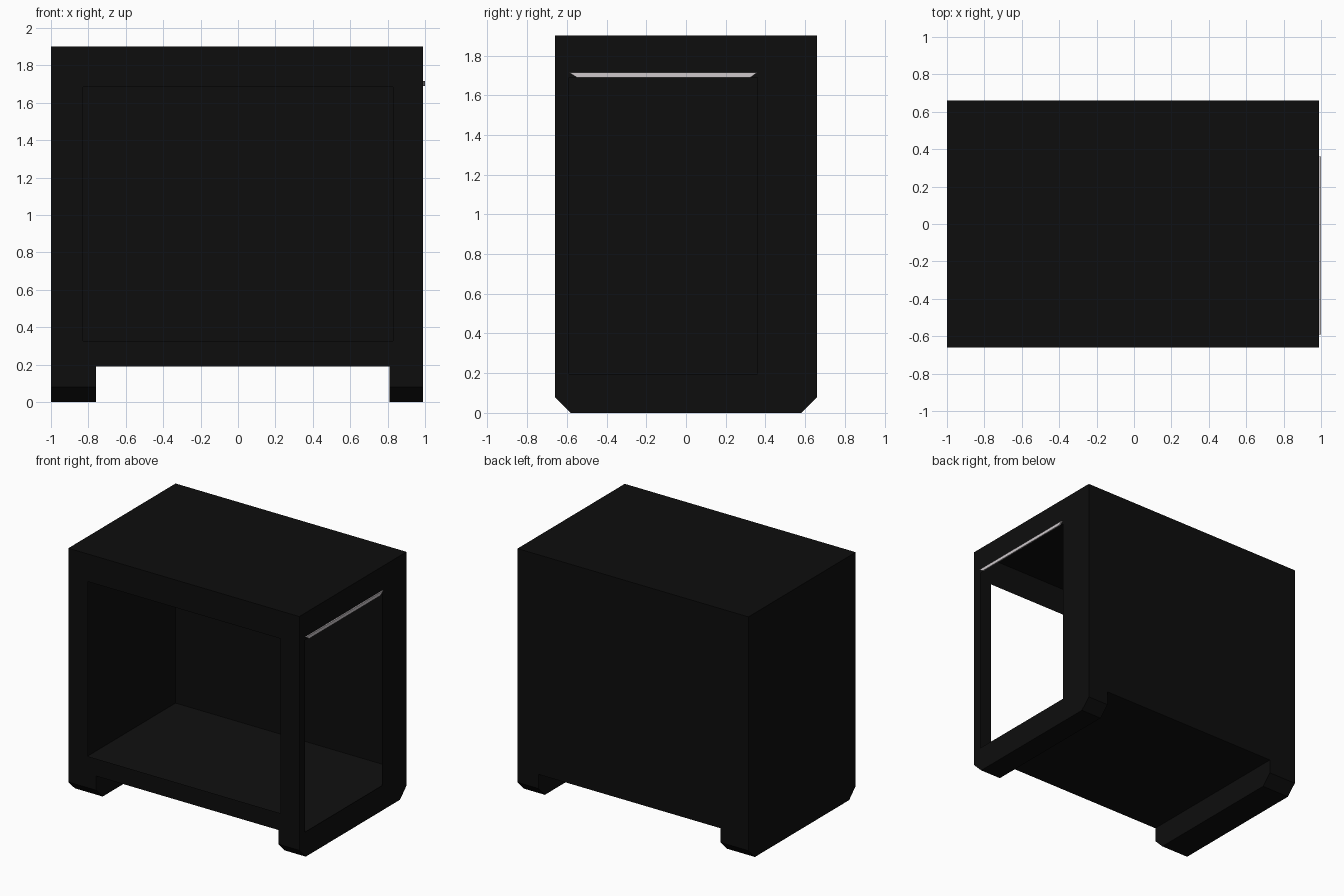
import bpy
import bmesh
from mathutils import Vector

if "Cube" in bpy.data.objects:
    bpy.data.objects.remove(bpy.data.objects["Cube"])

X0, X1 = -1.0, 0.99      # cabinet width
Y = 0.66                 # half depth
FLOOR, TOP = 0.19, 1.90
CENTRE = Vector((0, 0, 1.0))


def material(name, rgb):
    m = bpy.data.materials.new(name)
    m.diffuse_color = (*rgb, 1)
    m.use_nodes = True
    m.node_tree.nodes["Principled BSDF"].inputs["Base Color"].default_value = m.diffuse_color
    return m


black = material("black shell", (0.004, 0.004, 0.004))
charcoal = material("charcoal floor", (0.0052, 0.0052, 0.0052))
light = material("pale strip", (0.62, 0.58, 0.6))


def build(name, polys, mat, centre=CENTRE):
    """Make an object from polygons, with faces turned away from centre."""
    bm = bmesh.new()
    for poly in polys:
        bm.faces.new([bm.verts.new(p) for p in poly])
    bmesh.ops.remove_doubles(bm, verts=bm.verts, dist=0.0001)
    bm.normal_update()
    for f in bm.faces:
        if f.normal.dot(f.calc_center_median() - centre) < 0:
            f.normal_flip()
    me = bpy.data.meshes.new(name)
    bm.to_mesh(me)
    bm.free()
    me.materials.append(mat)
    ob = bpy.data.objects.new(name, me)
    bpy.context.collection.objects.link(ob)
    return ob


def rect(a0, a1, z0, z1):
    return [(a0, z0), (a1, z0), (a1, z1), (a0, z1)]


def frame(outer, inner, place):
    """Four mitred faces around a rectangular opening."""
    return [[place(*p) for p in (outer[i], outer[(i + 1) % 4],
                                 inner[(i + 1) % 4], inner[i])]
            for i in range(4)]


def prism(ring_a, ring_b, skip=()):
    n = len(ring_a)
    sides = [[ring_a[i], ring_a[(i + 1) % n], ring_b[(i + 1) % n], ring_b[i]]
             for i in range(n) if i not in skip]
    return sides + [ring_a, ring_b]


# Panels with openings
build("front_frame", frame(rect(X0, X1, FLOOR, TOP), rect(-0.83, 0.83, 0.325, 1.685),
                           lambda a, z: (a, -Y, z)), black)
build("right_frame", frame(rect(-Y, Y, FLOOR, TOP), rect(-0.59, 0.36, FLOOR + 0.005, 1.69),
                           lambda a, z: (X1, a, z)), black)

# Solid panels
build("back_panel", [[(a, Y, z) for a, z in rect(X0, X1, FLOOR, TOP)]], black)
build("left_panel", [[(X0, a, z) for a, z in rect(-Y, Y, FLOOR, TOP)]], black)
build("top_panel", [[(a, b, TOP) for a, b in rect(X0, X1, -Y, Y)]], black)
build("floor_panel", [[(a, b, FLOOR) for a, b in rect(X0, X1, -Y, Y)]], charcoal)

# Full-depth feet with chamfered ends, closed above by the floor
profile = [(-Y, FLOOR), (-Y, 0.08), (-0.58, 0), (0.58, 0), (Y, 0.08), (Y, FLOOR)]
for name, a, b in (("left_foot", X0, -0.76), ("right_foot", 0.81, X1)):
    build(name, prism([(a, y, z) for y, z in profile], [(b, y, z) for y, z in profile],
                      skip=(5,)), black, Vector(((a + b) / 2, 0, 0.1)))

# Pale strip with slanted ends above the side opening
strip = [(-0.59, 1.715), (-0.55, 1.69), (0.325, 1.69), (0.36, 1.715)]
build("side_strip", prism([(X1, y, z) for y, z in strip], [(1.0, y, z) for y, z in strip]),
      light, Vector((0.995, -0.11, 1.703)))
